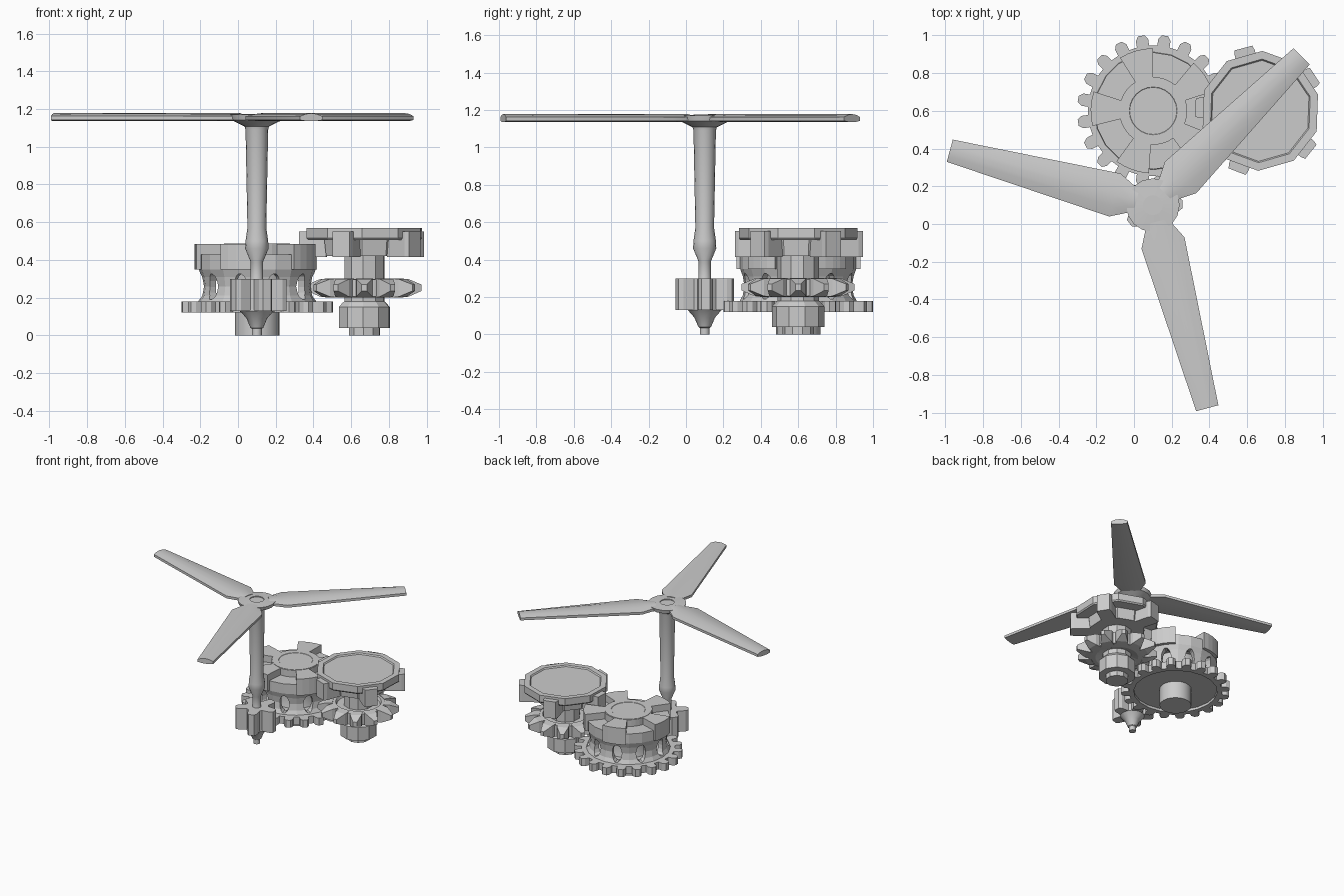
import bpy, bmesh
from math import sin, cos, pi, radians
from mathutils import Matrix, Vector

if "Cube" in bpy.data.objects:
    bpy.data.objects.remove(bpy.data.objects["Cube"])

PROP, GEAR_A, GEAR_B = (0.1, 0.1), (0.102, 0.6), (0.67, 0.6)


def finish(name, bm, at=(0, 0), smooth=False):
    bmesh.ops.remove_doubles(bm, verts=bm.verts, dist=1e-5)
    bmesh.ops.recalc_face_normals(bm, faces=bm.faces)
    me = bpy.data.meshes.new(name)
    bm.to_mesh(me)
    bm.free()
    ob = bpy.data.objects.new(name, me)
    ob.location = (at[0], at[1], 0)
    bpy.context.collection.objects.link(ob)
    if smooth:
        bpy.ops.object.select_all(action='DESELECT')
        ob.select_set(True)
        bpy.context.view_layer.objects.active = ob
        bpy.ops.object.shade_smooth_by_angle(angle=radians(32))
    return ob


def lathe(name, profile, n, at, turn=0, smooth=False):
    """Revolve a closed (r, z) profile."""
    bm = bmesh.new()
    rings = [[bm.verts.new((r * cos(a), r * sin(a), z)) for r, z in profile]
             for a in (radians(turn) + 2 * pi * i / n for i in range(n))]
    m = len(profile)
    for i in range(n):
        a, b = rings[i], rings[(i + 1) % n]
        for j in range(m):
            k = (j + 1) % m
            if profile[j][0] or profile[k][0]:
                bm.faces.new((a[j], b[j], b[k], a[k]))
    return finish(name, bm, at, smooth)


def prism(name, outline, z0, z1, at):
    """Extrude a flat outline upward."""
    bm = bmesh.new()
    f = bm.faces.new([bm.verts.new((x, y, z0)) for x, y in outline])
    ext = bmesh.ops.extrude_face_region(bm, geom=[f])['geom']
    bmesh.ops.translate(bm, vec=(0, 0, z1 - z0),
                        verts=[v for v in ext if isinstance(v, bmesh.types.BMVert)])
    return finish(name, bm, at)


def spokes(name, sections, angles, at, smooth=False):
    """Loft (r, [(side, z)...]) sections outward, repeated at each angle."""
    bm = bmesh.new()
    for ang in angles:
        c, s = cos(radians(ang)), sin(radians(ang))
        loops = [[bm.verts.new((r * c - w * s, r * s + w * c, z)) for w, z in pts]
                 for r, pts in sections]
        for a, b in zip(loops, loops[1:]):
            for j in range(len(a)):
                k = (j + 1) % len(a)
                bm.faces.new((a[j], a[k], b[k], b[j]))
        bm.faces.new(loops[0])
        bm.faces.new(loops[-1])
    return finish(name, bm, at, smooth)


def gear_outline(n, half_tooth, turn):
    """Tooth outline from (r, half width) points, mirrored and repeated."""
    tooth = [(r, -w) for r, w in half_tooth] + [(r, w) for r, w in reversed(half_tooth)]
    out = []
    for i in range(n):
        a = radians(turn) + 2 * pi * i / n
        out += [(r * cos(a) - w * sin(a), r * sin(a) + w * cos(a)) for r, w in tooth]
    return out


def rect(w, z0, z1):
    return [(-w, z0), (w, z0), (w, z1), (-w, z1)]


def fan(start, step, n):
    return [start + step * i for i in range(n)]


# Rotor mast with flared hub and pointed foot
lathe("rotor_mast", [(0, 0), (0.026, 0), (0.026, 0.035), (0.034, 0.04), (0.055, 0.09),
                     (0.09, 0.13), (0.085, 0.14), (0.033, 0.3), (0.033, 0.39), (0.062, 0.46),
                     (0.06, 0.5), (0.05, 0.57), (0.06, 1.09), (0.065, 1.108), (0.135, 1.142),
                     (0.142, 1.17), (0.053, 1.175), (0.053, 1.168), (0, 1.168)],
      16, PROP, smooth=True)

# Three rotor blades
def blade(w):
    return [(-w, 1.142), (-w * .4, 1.136), (w * .4, 1.136), (w, 1.142),
            (w, 1.162), (w * .5, 1.174), (0, 1.178), (-w * .5, 1.174), (-w, 1.162)]

spokes("rotor_blades", [(r, blade(w)) for r, w in
                        ((0.09, 0.07), (0.127, 0.077), (0.208, 0.118), (1.115, 0.061))],
       fan(45, 120, 3), PROP, smooth=True)

# Pinion on the mast
prism("mast_pinion", gear_outline(5, [(0.075, 0.042), (0.135, 0.037), (0.157, 0.022)], 2),
      0.13, 0.3, PROP)

# Large gear: toothed base ring, floor, boss and core
ring = prism("large_gear_teeth", gear_outline(20, [(0.345, 0.033), (0.38, 0.033), (0.403, 0.017)], 9),
             0.12, 0.18, GEAR_A)
cut = lathe("underside_cutter", [(0, 0.1), (0.31, 0.1), (0.31, 0.14), (0, 0.14)], 20, GEAR_A)
lathe("large_gear_axle", [(0, 0), (0.118, 0), (0.118, 0.18), (0.19, 0.18),
                          (0.17, 0.26), (0.19, 0.36), (0, 0.36)], 20, GEAR_A, smooth=True)

# Drum wall with ten oval windows
drum = lathe("large_gear_drum", [(0, 0.43), (0.31, 0.43), (0.31, 0.35), (0.296, 0.31),
                                 (0.288, 0.26), (0.296, 0.21), (0.315, 0.175), (0.25, 0.175),
                                 (0.25, 0.35), (0, 0.35)], 20, GEAR_A)
bm = bmesh.new()
for a in fan(18, 36, 10):
    d = radians(a - 90)
    m = (Matrix.Rotation(d, 4, 'Z') @ Matrix.Translation((0.3, 0, 0.257))
         @ Matrix.Rotation(pi / 2, 4, 'Y') @ Matrix.Diagonal((0.07, 0.037, 1, 1)))
    bmesh.ops.create_cone(bm, cap_ends=True, segments=14, radius1=1, radius2=1,
                          depth=0.16, matrix=m)
windows = finish("window_cutter", bm, GEAR_A)
for ob, cutter in ((ring, cut), (drum, windows)):
    mod = ob.modifiers.new("cut", 'BOOLEAN')
    mod.operation, mod.object, mod.solver = 'DIFFERENCE', cutter, 'EXACT'
    bpy.context.view_layer.objects.active = ob
    bpy.ops.object.modifier_apply(modifier="cut")
    bpy.data.objects.remove(cutter)

# Crown with five wide lugs and a shallow centre dish
crown = []
for k in range(5):
    for r, angs in ((0.18, fan(50, 10, 5)), (0.332, fan(90, 8, 5))):
        crown += [(r * cos(radians(a + 72 * k)), r * sin(radians(a + 72 * k))) for a in angs]
prism("crown_lugs", crown, 0.35, 0.485, GEAR_A)
lathe("crown_cap", [(0, 0.47), (0.175, 0.47), (0.175, 0.488), (0.127, 0.488), (0.125, 0.486), (0, 0.486)],
      24, GEAR_A)

# Small gear stack: stepped foot, shaft and top hub
lathe("small_gear_shaft", [(0, 0), (0.085, 0), (0.085, 0.04), (0.14, 0.04), (0.14, 0.15),
                           (0.12, 0.172), (0.11, 0.18), (0.11, 0.42), (0.21, 0.42),
                           (0.22, 0.51), (0, 0.51)], 10, GEAR_B, 15)

# Spiked ring
lathe("spike_ring", [(0.1, 0.22), (0.16, 0.2), (0.21, 0.205), (0.21, 0.295), (0.17, 0.3),
                     (0.16, 0.28), (0.1, 0.28)], 24, GEAR_B)
spokes("spikes", [(0.19, rect(0.045, 0.2, 0.302)), (0.235, rect(0.042, 0.205, 0.298)),
                  (0.302, rect(0.014, 0.235, 0.27))], fan(0, 30, 12), GEAR_B)

# Ten-sided top disc with dished face, and its five hanging lugs
lathe("top_disc", [(0, 0.505), (0.31, 0.505), (0.318, 0.515), (0.318, 0.57), (0.275, 0.57),
                   (0.268, 0.56), (0, 0.56)], 10, GEAR_B, 16)
spokes("top_disc_lugs", [(0.2, rect(0.055, 0.415, 0.552)), (0.32, rect(0.055, 0.415, 0.552)),
                         (0.345, rect(0.048, 0.415, 0.552))], fan(33, 72, 5), GEAR_B)
